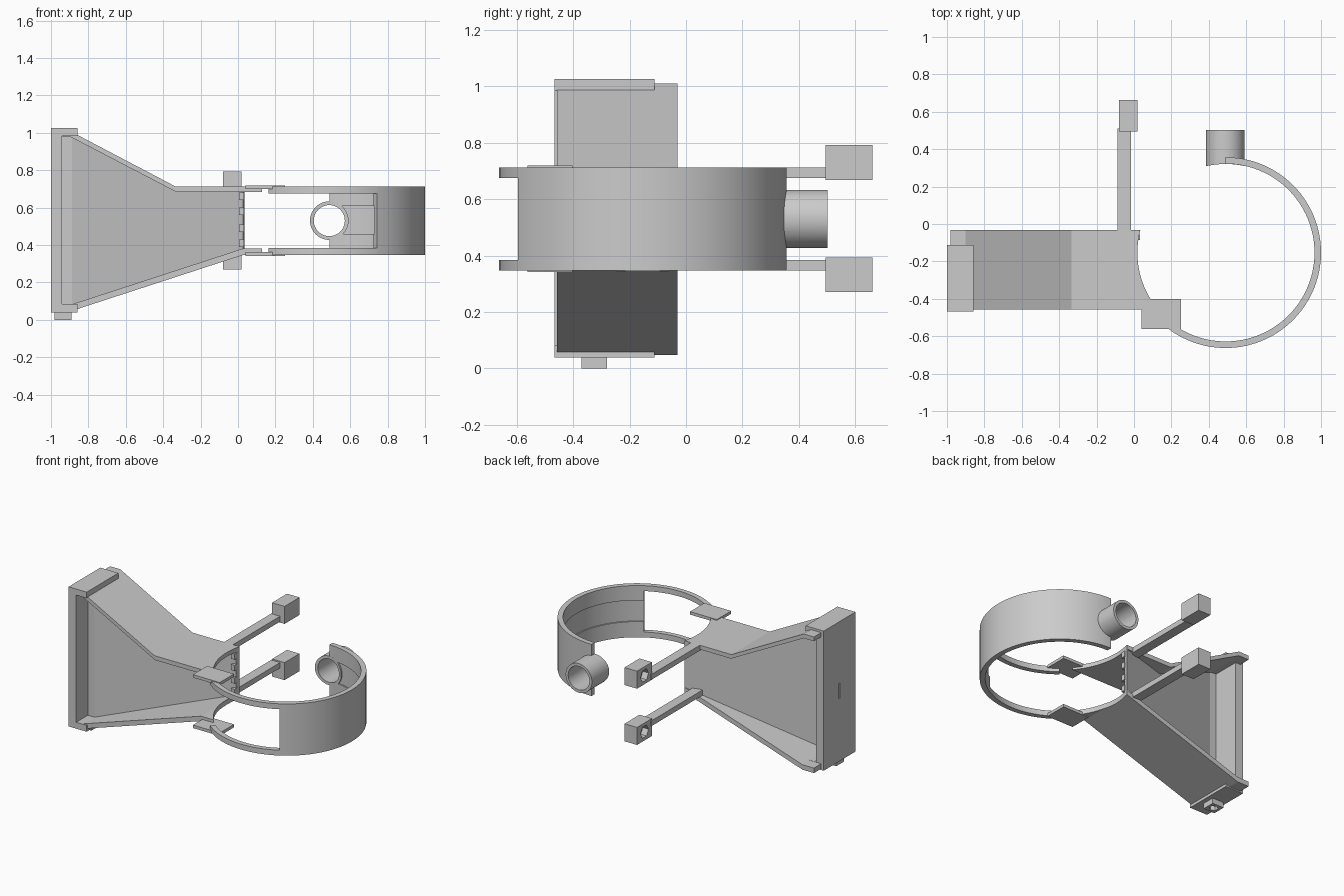
import bpy, bmesh
from math import cos, sin, radians, pi
from mathutils import Matrix

if "Cube" in bpy.data.objects:
    bpy.data.objects.remove(bpy.data.objects["Cube"])

CX, CY = 0.49, -0.153         # centre of the clamp ring
ZM = 0.53                     # mid height of ring and tube


def finish(name, bm, smooth=False):
    bmesh.ops.recalc_face_normals(bm, faces=bm.faces)
    me = bpy.data.meshes.new(name)
    bm.to_mesh(me)
    bm.free()
    ob = bpy.data.objects.new(name, me)
    bpy.context.collection.objects.link(ob)
    if smooth:
        bpy.ops.object.select_all(action='DESELECT')
        ob.select_set(True)
        bpy.context.view_layer.objects.active = ob
        bpy.ops.object.shade_smooth_by_angle(angle=radians(30))
    return ob


def loft(name, rings, closed=False, smooth=False):
    """Skin a list of equal-length point loops; cap the ends unless closed."""
    bm = bmesh.new()
    vs = [[bm.verts.new(p) for p in r] for r in rings]
    n, m = len(vs), len(vs[0])
    for i in range(n if closed else n - 1):
        a, b = vs[i], vs[(i + 1) % n]
        for j in range(m):
            k = (j + 1) % m
            bm.faces.new((a[j], a[k], b[k], b[j]))
    if not closed:
        bm.faces.new(vs[0])
        bm.faces.new(vs[-1])
    return finish(name, bm, smooth)


def box(name, x0, x1, y0, y1, z0, z1):
    sq = [(x0, y0), (x1, y0), (x1, y1), (x0, y1)]
    return loft(name, [[(x, y, z) for x, y in sq] for z in (z0, z1)])


def prism_y(name, pts, fa, fb):
    """Extrude an x-z outline between two depth functions of x."""
    return loft(name, [[(x, f(x), z) for x, z in pts] for f in (fa, fb)])


def arc(name, profile, a0, a1, steps):
    """Sweep an (r, z) profile around the ring centre."""
    rings = []
    for i in range(steps + 1):
        a = radians(a0 + (a1 - a0) * i / steps)
        rings.append([(CX + r * cos(a), CY + r * sin(a), z) for r, z in profile])
    return loft(name, rings, smooth=True)


def rod(name, centre, r, length, axis, sides):
    bm = bmesh.new()
    rot = {'X': Matrix.Rotation(pi / 2, 4, 'Y'), 'Y': Matrix.Rotation(pi / 2, 4, 'X'),
           'Z': Matrix()}[axis]
    bmesh.ops.create_cone(bm, cap_ends=True, segments=sides, radius1=r, radius2=r,
                          depth=length, matrix=Matrix.Translation(centre) @ rot)
    return finish(name, bm)


def cut(obs, cutter):
    cutter.hide_render = True
    for ob in obs:
        mod = ob.modifiers.new("cut", 'BOOLEAN')
        mod.operation, mod.solver, mod.object = 'DIFFERENCE', 'EXACT', cutter
        bpy.context.view_layer.objects.active = ob
        bpy.ops.object.modifier_apply(modifier=mod.name)
    bpy.data.objects.remove(cutter)


# Duct: top and bottom walls with a slanted web between them
front, back = (lambda x: -0.457), (lambda x: -0.031)
top = prism_y("duct_top_wall", [(-0.98, 1.01), (-0.9, 1.01), (-0.335, 0.713), (0.13, 0.713),
              (0.13, 0.683), (-0.33, 0.683), (-0.9, 0.98), (-0.98, 0.98)], front, back)
bottom = prism_y("duct_bottom_wall", [(-0.98, 0.047), (-0.89, 0.047), (0.03, 0.347),
                 (0.13, 0.347), (0.13, 0.382), (0.03, 0.382), (-0.89, 0.082), (-0.98, 0.082)],
                 front, back)
slant = lambda x: -0.335 + 0.275 * (x + 0.89) / 0.92
web = prism_y("duct_web", [(-0.895, 0.993), (-0.337, 0.698), (0.06, 0.698), (0.06, 0.365),
              (0.03, 0.365), (-0.895, 0.064)], slant, lambda x: slant(x) + 0.028)
box("duct_web_flat", -0.95, -0.888, -0.337, -0.307, 0.065, 0.995)
cut([top, bottom, web], rod("throat_cutter", (CX, CY, ZM), 0.472, 1, 'Z', 96))

# Small teeth on the throat edge
for z in (0.41, 0.49, 0.58, 0.66):
    box("throat_tooth", 0.005, 0.033, -0.085, -0.055, z - 0.02, z + 0.02)

# End plate with lips, slit and bottom nut holder
plate = box("end_plate", -1, -0.94, -0.467, -0.112, 0.038, 1.026)
cut([plate], box("slit_cutter", -1.1, -0.97, -0.295, -0.285, 0.48, 0.59))
for z0, z1 in ((0.983, 1.026), (0.038, 0.083)):
    box("plate_lip", -0.945, -0.858, -0.467, -0.112, z0, z1)
nub = box("nut_holder", -0.98, -0.89, -0.37, -0.28, 0, 0.042)
cut([nub], rod("nut_cutter", (-0.935, -0.325, 0), 0.03, 0.06, 'Z', 6))

# Ring: solid band with shallow inner groove
band = arc("ring_band", [(0.475, 0.347), (0.51, 0.347), (0.51, 0.713), (0.475, 0.713),
           (0.475, 0.608), (0.484, 0.608), (0.484, 0.458), (0.475, 0.458)], -60.4, 90, 40)

# Window rails, joining tabs and bolt arms, top and bottom
for side, z0, z1, t0, b0 in (("top", 0.675, 0.713, 0.698, 0.668),
                             ("bottom", 0.347, 0.385, 0.341, 0.27)):
    arc(side + "_rail", [(0.475, z0), (0.51, z0), (0.51, z1), (0.475, z1)], 230, 299.8, 18)
    box(side + "_tab", 0.04, 0.25, -0.562, -0.402, t0, t0 + 0.021)
    box(side + "_arm", -0.087, -0.017, -0.06, 0.51, z0, z1)
    block = box(side + "_arm_block", -0.08, 0.018, 0.495, 0.662, b0, b0 + 0.124)
    cut([block], rod("hex_cutter", (-0.08, 0.578, b0 + 0.062), 0.045, 0.09, 'X', 6))

# Side tube on the free end of the ring
rings = []
for r, y in ((0.103, 0.26), (0.103, 0.502), (0.083, 0.502), (0.083, 0.26)):
    rings.append([(0.488 + r * cos(2 * pi * i / 48), y, ZM + r * sin(2 * pi * i / 48))
                  for i in range(48)])
tube = loft("side_tube", rings, closed=True, smooth=True)
cut([tube], rod("ring_inner_cutter", (CX, CY, ZM), 0.474, 1, 'Z', 96))
cut([band], rod("bore_cutter", (0.488, 0.4, ZM), 0.084, 0.4, 'Y', 48))
